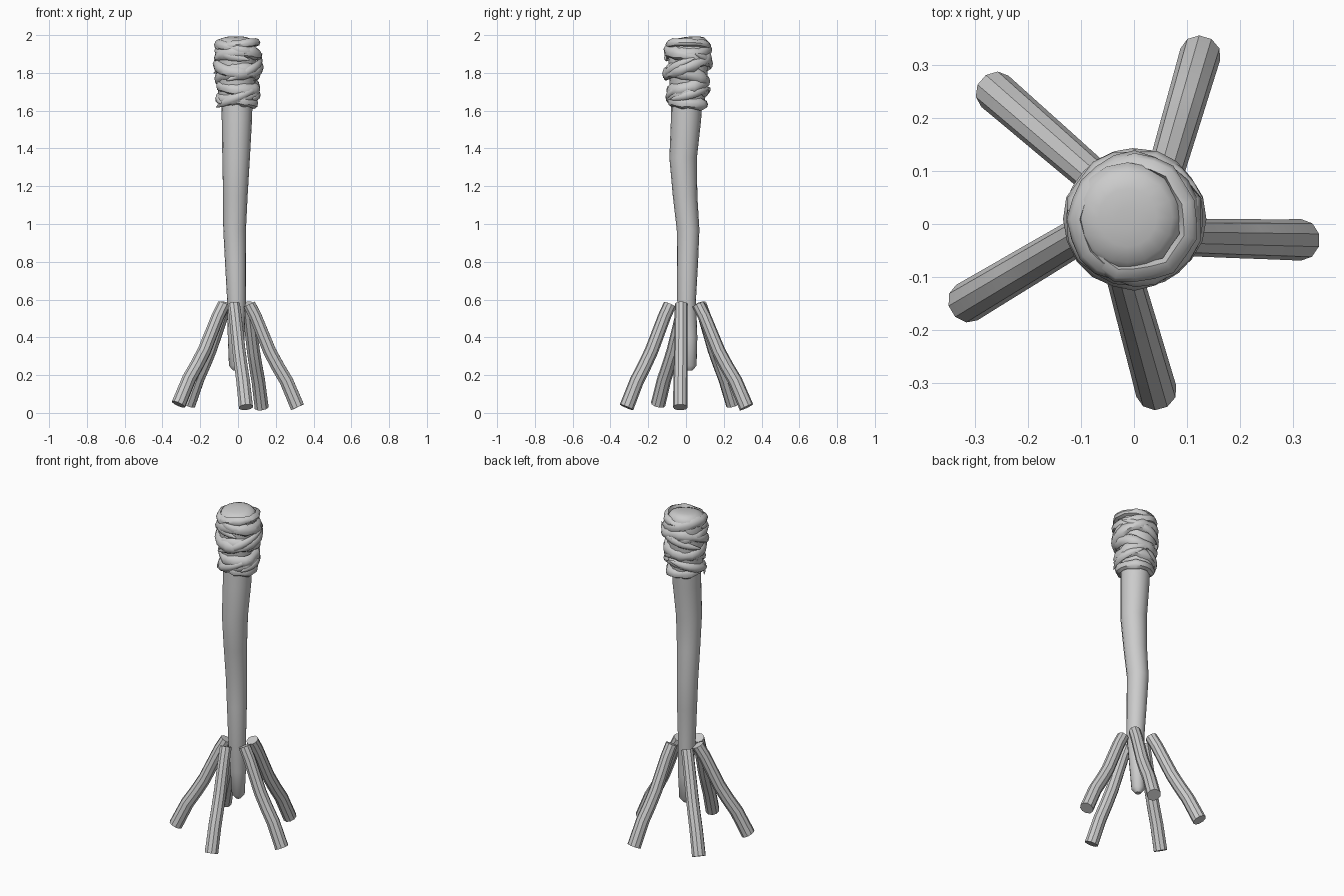
import bpy, bmesh, math, random
from mathutils import Vector

random.seed(4)
cube = bpy.data.objects.get("Cube")
if cube:
    bpy.data.objects.remove(cube)

grey = bpy.data.materials.new("plain_grey")
grey.use_nodes = True
grey.diffuse_color = (0.6, 0.6, 0.6, 1)
grey.node_tree.nodes["Principled BSDF"].inputs["Base Color"].default_value = (0.6, 0.6, 0.6, 1)


def loft(name, rings, closed=False, angle=None):
    """Skin a list of point rings; cap the ends unless the loop is closed."""
    bm = bmesh.new()
    loops = [[bm.verts.new(p) for p in ring] for ring in rings]
    n = len(loops[0])
    pairs = list(zip(loops, loops[1:]))
    if closed:
        pairs.append((loops[-1], loops[0]))
    else:
        bm.faces.new(loops[0])
        bm.faces.new(loops[-1])
    for a, b in pairs:
        for i in range(n):
            j = (i + 1) % n
            bm.faces.new((a[i], a[j], b[j], b[i]))
    bmesh.ops.recalc_face_normals(bm, faces=bm.faces)
    mesh = bpy.data.meshes.new(name)
    bm.to_mesh(mesh)
    bm.free()
    mesh.materials.append(grey)
    obj = bpy.data.objects.new(name, mesh)
    bpy.context.collection.objects.link(obj)
    if angle:
        bpy.ops.object.select_all(action='DESELECT')
        obj.select_set(True)
        bpy.context.view_layer.objects.active = obj
        bpy.ops.object.shade_smooth_by_angle(angle=math.radians(angle))
    return obj


def flat_ring(x, y, z, r, n):
    return [(x + r * math.cos(math.tau * i / n), y + r * math.sin(math.tau * i / n), z)
            for i in range(n)]


# Crooked shaft, tapering to a rounded lower tip
shaft = [(-.012, .02, .225, .015), (-.012, .02, .25, .036), (-.01, .016, .4, .044),
         (-.008, .003, .6, .05), (-.013, .008, .8, .056), (-.018, .011, .97, .06),
         (-.014, -.005, 1.15, .065), (-.01, -.015, 1.35, .073), (-.006, 0, 1.55, .08),
         (-.005, .008, 1.75, .085)]
loft("shaft", [flat_ring(*p, 16) for p in shaft], angle=40)


# Five slightly bent legs with square-cut ends
def leg(name, top, foot, bend):
    top, foot = Vector(top), Vector(foot)
    axis = (foot - top).normalized()
    side = axis.cross(Vector((0, 0, 1))).normalized()
    up = side.cross(axis)
    rings = []
    for t, k in ((0, 0), (.12, .3), (.45, -1), (.6, -.4), (.75, .7), (1, 0)):
        c = top.lerp(foot, t) + up * bend * k
        r = .034 + .005 * t
        rings.append([c + side * r * math.cos(math.tau * i / 10) + up * r * math.sin(math.tau * i / 10)
                      for i in range(10)])
    loft(name, rings, angle=20)


leg("leg_left", (.06, -.025, .575), (.315, -.03, .03), .008)
leg("leg_back_left", (.05, .065, .575), (.125, .32, .03), .008)
leg("leg_back_right", (-.06, .075, .575), (-.262, .25, .045), .006)
leg("leg_front_right", (-.075, -.005, .575), (-.315, -.148, .045), .008)
leg("leg_front", (-.022, -.085, .575), (.042, -.315, .03), .006)

# Padded head under the wrapping, with a low sloping dome
head = [(1.63, .085), (1.75, .1), (1.9, .108), (1.955, .104), (1.978, .085), (1.987, .055), (1.99, .02)]
loft("padded_head", [[(x, y, h + (.1 * y if h > 1.9 else 0)) for x, y, h in flat_ring(-.012, .012, z, r, 16)]
                     for z, r in head], angle=50)


# Cloth wrapping: tilted, creased bands with a lens-shaped section
def band_section(a, z, r, half, tilt, phase, thick):
    mid = z + tilt * math.sin(a - phase)
    prof = ((-1, -.2), (-.65, .75), (0, 1), (.65, .6), (1, -.3), (0, -.8))
    return [((r + thick * o) * math.cos(a) + .001, (r + thick * o) * math.sin(a) + .009, mid + half * h)
            for h, o in prof]


def band(name, z, r, half, tilt, phase):
    rings = []
    for i in range(20):
        rings.append(band_section(math.tau * i / 20, z, r + random.uniform(-.005, .005),
                                  half * random.uniform(.8, 1.2), tilt, phase, .019))
    loft(name, rings, closed=True, angle=45)


bands = [(1.645, .088, .030, .012, 2.6), (1.685, .095, .032, .025, 5.6), (1.73, .098, .034, .025, .4),
         (1.785, .103, .036, .030, 3.6), (1.84, .112, .034, .042, .2), (1.885, .110, .032, .025, 3.4),
         (1.925, .106, .028, .025, 1.6), (1.948, .101, .022, .014, 4.5)]
for i, b in enumerate(bands):
    band("cloth_band_%d" % (i + 1), *b)


# Loose strips crossing over the bands, ending in frayed points
def strip(name, z, start, sweep, rise, r):
    rings = []
    for i in range(11):
        t = i / 10
        width = max(.12, math.sin(math.pi * t) ** .6)
        rings.append(band_section(start + sweep * t, z + rise * t, r + .012 * abs(2 * t - 1) ** 4,
                                  .026 * width, 0, 0, .013 * width))
    loft(name, rings, angle=45)


strips = [(1.62, 3.3, 2.6, .10, .105), (1.76, 4.2, 2.4, .12, .118), (1.90, .3, 2.6, -.10, .121),
          (1.72, 1.4, 2.5, -.08, .110), (1.92, 3.0, 2.2, -.05, .114), (1.66, 5.4, 2.2, .06, .106)]
for i, s in enumerate(strips):
    strip("loose_strip_%d" % (i + 1), *s)
